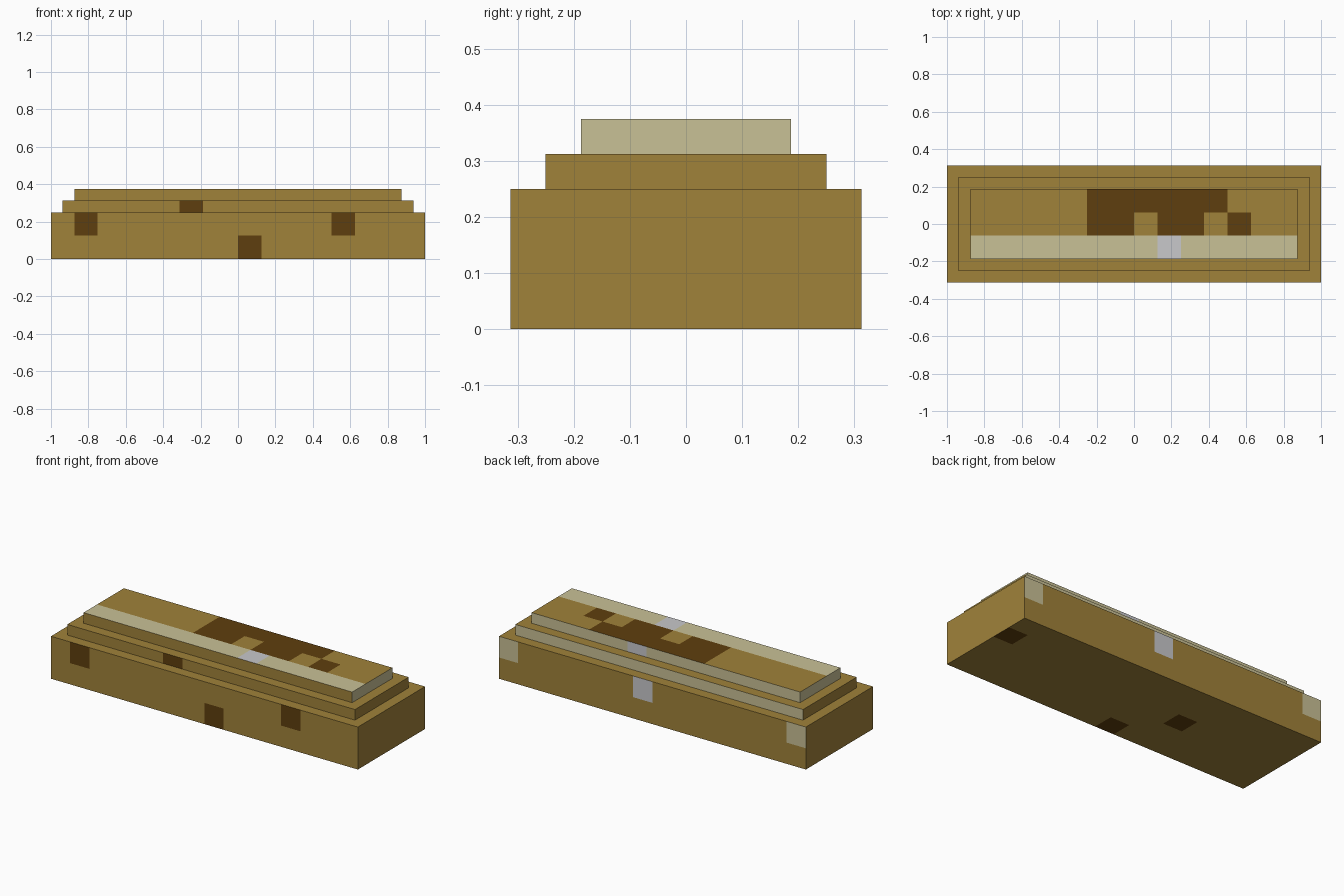
import bpy, bmesh
from mathutils import Matrix, Vector

default = bpy.data.objects.get("Cube")
if default:
    bpy.data.objects.remove(default)

CELL = 0.125


def linear(c):
    c /= 255
    return c / 12.92 if c <= 0.04045 else ((c + 0.055) / 1.055) ** 2.4


def material(name, *rgb):
    mat = bpy.data.materials.new(name)
    colour = [linear(c) for c in rgb] + [1]
    mat.use_nodes = True
    mat.diffuse_color = colour
    mat.node_tree.nodes["Principled BSDF"].inputs["Base Color"].default_value = colour
    return mat


TAN, DARK, CREAM, GREY = range(4)
MATERIALS = [
    material("tan", 160, 130, 58),
    material("dark_brown", 95, 63, 14),
    material("cream", 201, 193, 150),
    material("light_grey", 200, 200, 203),
]


# Colour rules: side is the facing direction, i/j/k the cell along x/y/z
def lower_colour(side, i, j, k):
    if side == "front" and (i, k) in {(1, 1), (8, 0), (12, 1)}:
        return DARK
    if side == "back" and k == 1:
        return {0: CREAM, 8: GREY, 15: CREAM}.get(i, TAN)
    if side == "bottom" and (i, j) in {(15, 3), (7, 0), (5, 2)}:
        return DARK
    return TAN


def middle_colour(side, i, j, k):
    if side == "front" and i == 5:
        return DARK
    return CREAM if side == "back" else TAN


def upper_colour(side, i, j, k):
    if side == "back" or (side == "top" and j == 0):
        return GREY if i == 8 else CREAM
    if side in ("left", "right"):
        return CREAM
    if side == "top":
        if j == 2 and 5 <= i <= 10:
            return DARK
        if j == 1 and i in (5, 6, 8, 9, 11):
            return DARK
    return TAN


def side_of(n):
    if abs(n.z) > 0.5:
        return "top" if n.z > 0 else "bottom"
    if abs(n.y) > 0.5:
        return "back" if n.y > 0 else "front"
    return "left" if n.x > 0 else "right"


def tier(name, size, z, rule):
    """A box cut into square cells and coloured cell by cell."""
    size = Vector(size)
    low = Vector((-size.x / 2, -size.y / 2, z))
    bm = bmesh.new()
    bmesh.ops.create_cube(bm, size=1, matrix=Matrix.Translation(low + size / 2)
                          @ Matrix.Diagonal((*size, 1)))
    for axis in range(3):
        normal = Vector([float(a == axis) for a in range(3)])
        for step in range(1, int(size[axis] / CELL + 0.01)):
            bmesh.ops.bisect_plane(bm, geom=bm.verts[:] + bm.edges[:] + bm.faces[:],
                                   plane_co=low + normal * step * CELL, plane_no=normal)
    bm.normal_update()
    for f in bm.faces:
        cell = (f.calc_center_median() - low) / CELL
        f.material_index = rule(side_of(f.normal), *(int(c + 0.001) for c in cell))
    # Merge neighbouring cells of one colour
    bmesh.ops.dissolve_limit(bm, angle_limit=0.02, verts=bm.verts[:],
                             edges=bm.edges[:], delimit={'MATERIAL'})
    mesh = bpy.data.meshes.new(name)
    bm.to_mesh(mesh)
    bm.free()
    for mat in MATERIALS:
        mesh.materials.append(mat)
    bpy.context.collection.objects.link(bpy.data.objects.new(name, mesh))


# Three stacked tiers
tier("lower_tier", (2, 0.625, 0.25), 0, lower_colour)
tier("middle_tier", (1.875, 0.5, 0.0625), 0.25, middle_colour)
tier("upper_tier", (1.75, 0.375, 0.0625), 0.3125, upper_colour)
